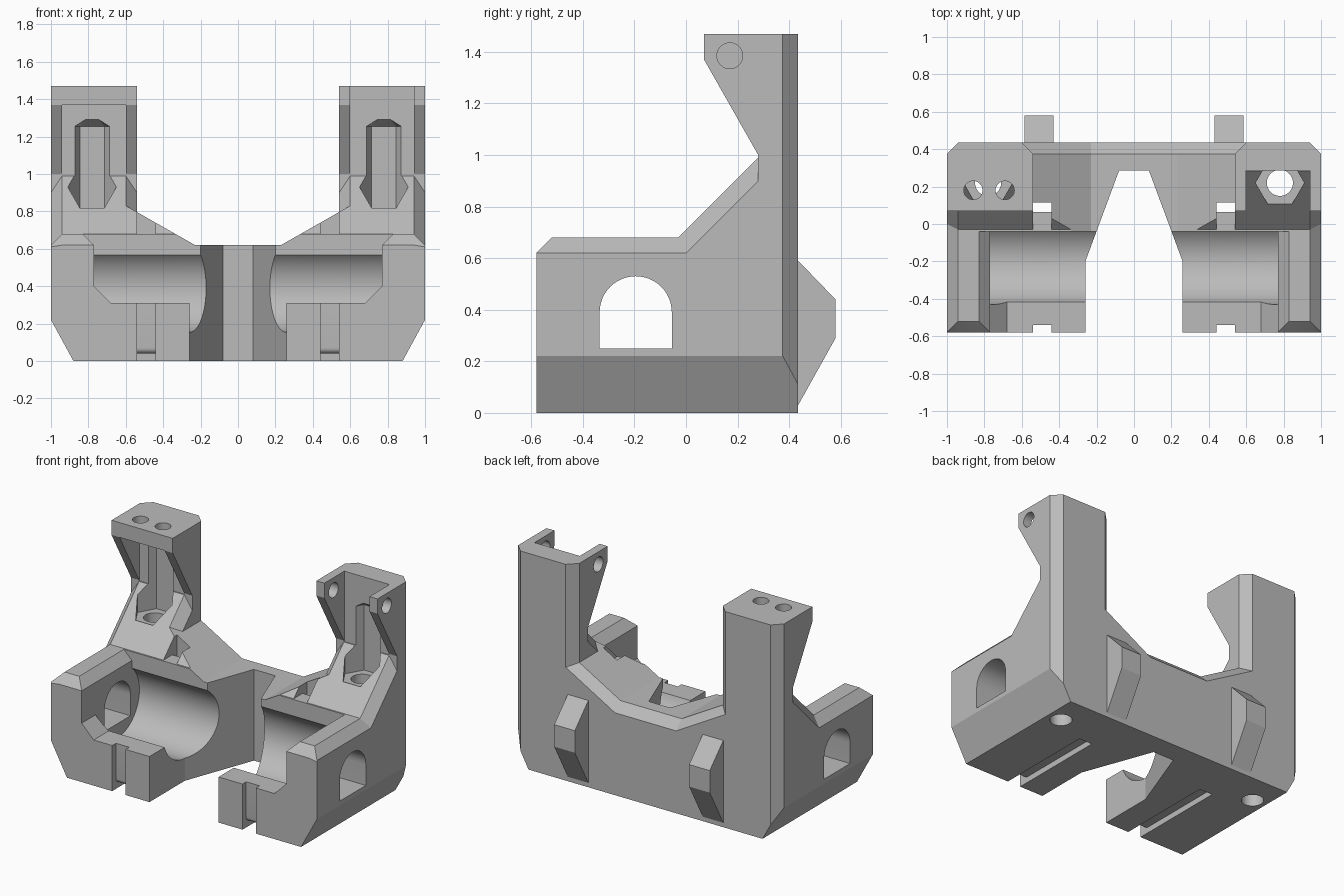
import bpy, bmesh, math
from mathutils import Vector

cube = bpy.data.objects.get("Cube")
if cube:
    bpy.data.objects.remove(cube, do_unlink=True)

grey = bpy.data.materials.new("light grey plastic")
grey.use_nodes = True
COLOUR = (0.5, 0.5, 0.5, 1)
grey.diffuse_color = COLOUR
grey.node_tree.nodes["Principled BSDF"].inputs["Base Color"].default_value = COLOUR


def loft(name, sections):
    """Closed solid through rings that share one vertex count."""
    bm = bmesh.new()
    rings = [[bm.verts.new(p) for p in ring] for ring in sections]
    n = len(rings[0])
    bm.faces.new(rings[0])
    bm.faces.new(rings[-1])
    for a, b in zip(rings, rings[1:]):
        for i in range(n):
            j = (i + 1) % n
            bm.faces.new((a[i], a[j], b[j], b[i]))
    bmesh.ops.recalc_face_normals(bm, faces=bm.faces)
    mesh = bpy.data.meshes.new(name)
    bm.to_mesh(mesh)
    bm.free()
    mesh.materials.append(grey)
    obj = bpy.data.objects.new(name, mesh)
    bpy.context.collection.objects.link(obj)
    return obj


def along_x(name, yz, x0, x1):
    return loft(name, [[(x, y, z) for y, z in yz] for x in (x0, x1)])


def along_y(name, xz, y0, y1):
    return loft(name, [[(x, y, z) for x, z in xz] for y in (y0, y1)])


def along_z(name, xy, z0, z1):
    return loft(name, [[(x, y, z) for x, y in xy] for z in (z0, z1)])


def circle(cx, cy, r, n=32, start=0.0, sweep=2 * math.pi):
    return [(cx + r * math.cos(start + sweep * i / n),
             cy + r * math.sin(start + sweep * i / n)) for i in range(n)]


def rect(a0, a1, b0, b1):
    return [(a0, b0), (a1, b0), (a1, b1), (a0, b1)]


def flip(points, s):
    return [(s * a, b) for a, b in points]


def combine(target, tool, operation):
    mod = target.modifiers.new(operation.lower(), 'BOOLEAN')
    mod.operation, mod.object, mod.solver = operation, tool, 'EXACT'
    bpy.context.view_layer.objects.active = target
    bpy.ops.object.modifier_apply(modifier=mod.name)
    bpy.data.objects.remove(tool, do_unlink=True)


def cut(tool):
    combine(body, tool, 'DIFFERENCE')


# Middle block: side profile trimmed by a valley-shaped roof
body = along_x("carriage_body", [(-.58, 0), (.435, 0), (.435, 1), (.29, 1),
                                 (-.03, .68), (-.58, .68)], -.63, .63)
valley = [(-.7, .887), (-.23, .62), (.23, .62), (.7, .887)]


def roof_ring(y, drop):
    return [(-.7, y, -.2)] + [(x, y, z - drop) for x, z in valley] + [(.7, y, -.2)]


combine(body, loft("roof_trim", [roof_ring(-.7, 0), roof_ring(.375, 0),
                                 roof_ring(.435, .06), roof_ring(.445, .07)]), 'INTERSECT')

# Side blocks with towers, edges chamfered
full = [(-.58, 0), (.435, 0), (.435, 1.47), (.07, 1.47), (.07, 1.37),
        (.28, 1.0), (.28, .99), (-.03, .68), (-.52, .68), (-.58, .62)]
edge = [(-.58, 0), (.375, 0), (.375, 1.47), (.07, 1.47), (.07, 1.37),
        (.28, 1.0), (.28, .9), (0, .62), (-.58, .62), (-.58, .61)]
for s in (-1, 1):
    side = loft("side_block", [[(s * x, y, z) for y, z in ring] for x, ring in
                               ((.54, edge), (.6, full), (.94, full), (1, edge))])
    combine(body, side, 'UNION')

# Central wedge opening
cut(along_z("wedge_cut", [(-.26, -.7), (.26, -.7), (.26, -.2), (.08, .285),
                          (-.08, .285), (-.26, -.2)], -.1, 1.2))

for s in (-1, 1):
    # Bottom outer chamfer
    cut(along_y("bottom_chamfer", flip([(.88, 0), (1, .22), (1.1, .4), (1.1, -.1),
                                        (.8255, -.1)], s), -.7, .7))
    # Front opening above the lip
    cut(along_y("front_opening", flip([(.1, .31), (.68, .31), (.77, .4), (.77, .62),
                                       (.85, .7), (.85, .75), (.1, .75)], s), -.7, -.04))
    # Bearing bore and the arched rod window at its end
    cut(along_x("bore", circle(-.195, .39, .236, 64), 0, s * .77))
    arch = circle(-.195, .39, .14, 24, 0, math.pi) + [(-.335, .39), (-.335, .25), (-.055, .25)]
    cut(along_x("rod_window", arch, s * .7, s * 1.1))
    # Tower recess, closed by a cap on one side only
    top = 1.6 if s > 0 else 1.37
    cut(along_x("tower_recess", rect(-.1, .285, .991, top), s * .6, s * .94))
    # Nut pocket with tapered top, and screw hole
    pocket = [[(x, y, z) for x, y in circle(s * .78, .22, r, 6)]
              for z, r in ((.81, .13), (1.255, .13), (1.29, .075))]
    cut(loft("nut_pocket", pocket))
    cut(along_z("screw_hole", circle(s * .78, .22, .07), -.1, .9))
    # Strap slot: rear shaft with ledge, bottom groove, front groove
    x0, x1 = s * .44, s * .54
    cut(along_x("strap_shaft", [(.065, -.1), (.115, -.1), (.115, .95), (-.045, .95),
                                (-.045, .68), (.065, .68)], x0, x1))
    bend = [(-.54 + .03 * (1 - math.cos(a)), .04 + .03 * (1 - math.sin(a)))
            for a in [math.pi / 2 * i / 6 for i in range(7)]]
    cut(along_x("strap_groove", [(-.7, -.1), (-.7, .4), (-.54, .4)] + bend +
                [(.1, .04), (.1, -.1)], x0, x1))

# Cross holes in the open tower, vertical holes in the capped tower
cut(along_x("cross_hole", circle(.17, 1.385, .05), .5, 1.1))
for x in (-.86, -.69):
    cut(along_z("cap_hole", circle(x, .18, .05), 1.3, 1.6))

# Rear fins
fins = [along_x(name, [(.42, .03), (.435, .03), (.58, .29), (.58, .44),
                       (.435, .59), (.42, .59)], s * .43, s * .585)
        for name, s in (("left_rear_fin", 1), ("right_rear_fin", -1))]

# Keep flats crisp and bores smooth
bpy.ops.object.select_all(action='DESELECT')
body.select_set(True)
bpy.context.view_layer.objects.active = body
bpy.ops.object.shade_smooth_by_angle(angle=math.radians(20))
